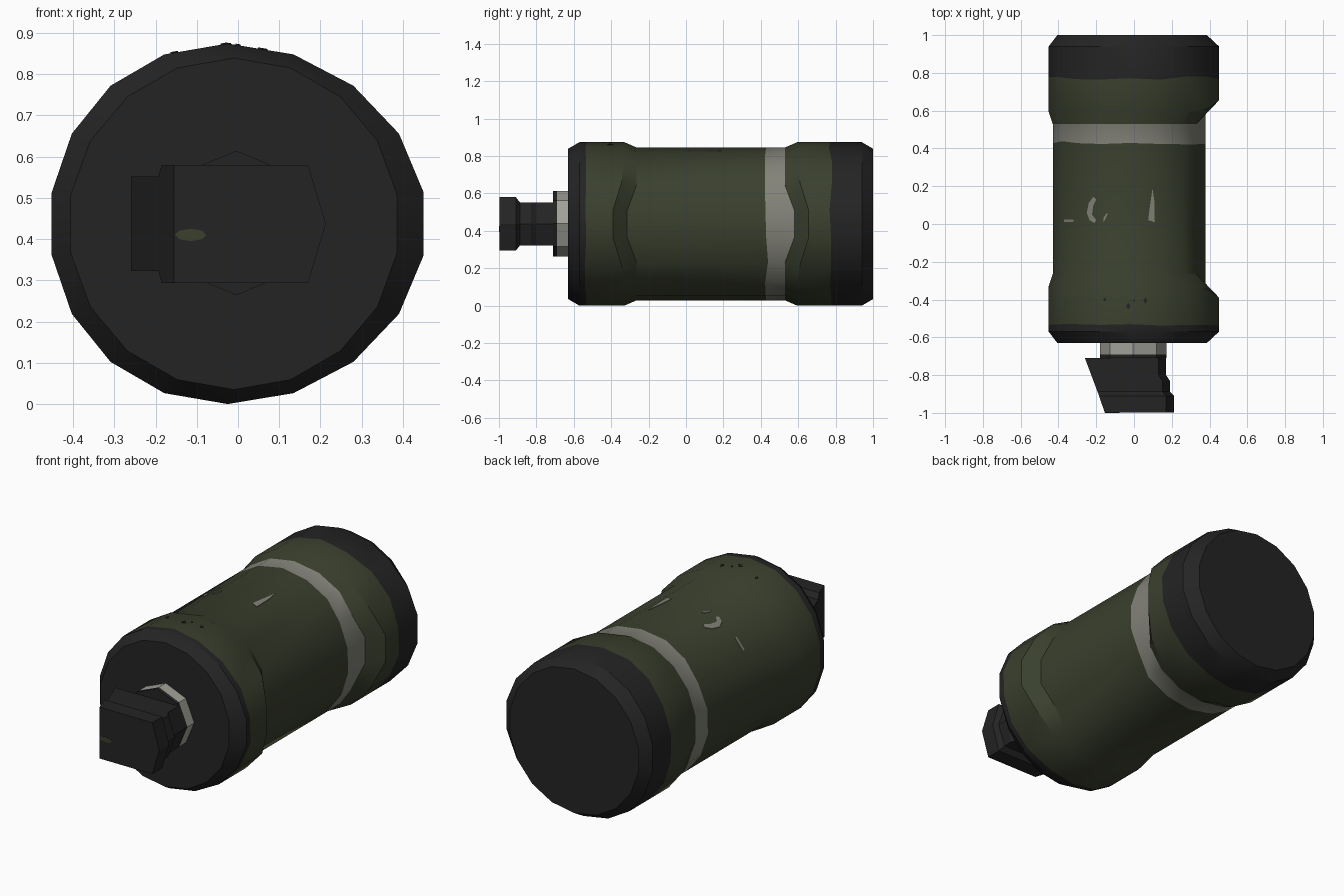
import bpy, bmesh, math, random

if "Cube" in bpy.data.objects:
    bpy.data.objects.remove(bpy.data.objects["Cube"])

random.seed(4)
ZC = 0.437          # height of the long axis
N = 18              # sides of the canister


def material(name, rgb):
    m = bpy.data.materials.new(name)
    m.diffuse_color = (*rgb, 1)
    m.use_nodes = True
    m.node_tree.nodes["Principled BSDF"].inputs["Base Color"].default_value = m.diffuse_color
    return m


BLACK = material("matt black", (0.0176, 0.0176, 0.0176))
GREEN = material("olive green", (0.042, 0.051, 0.027))
GREY = material("worn grey paint", (0.225, 0.225, 0.190))
METAL = material("light metal", (0.36, 0.36, 0.32))


def finish(name, bm, mats, smooth=None):
    bmesh.ops.recalc_face_normals(bm, faces=bm.faces)
    me = bpy.data.meshes.new(name)
    bm.to_mesh(me)
    bm.free()
    ob = bpy.data.objects.new(name, me)
    bpy.context.collection.objects.link(ob)
    for m in mats:
        me.materials.append(m)
    if smooth:
        bpy.ops.object.select_all(action='DESELECT')
        ob.select_set(True)
        bpy.context.view_layer.objects.active = ob
        bpy.ops.object.shade_smooth_by_angle(angle=math.radians(smooth))
    return ob


def loft(name, rings, colours, mats, smooth=None):
    """Skin a list of closed rings and cap both ends."""
    bm = bmesh.new()
    vs = [[bm.verts.new(p) for p in r] for r in rings]
    n = len(rings[0])
    for i, (a, b) in enumerate(zip(vs, vs[1:])):
        for k in range(n):
            j = (k + 1) % n
            bm.faces.new((a[k], a[j], b[j], b[k])).material_index = colours[i]
    bm.faces.new(vs[0]).material_index = colours[0]
    bm.faces.new(vs[-1]).material_index = colours[-1]
    return finish(name, bm, mats, smooth)


# Canister: raised collars at both ends, right side of the tube pressed in
DENT = {10: 0.05, 30: 0.04, 50: 0.01}
SHIFT = {"inner": {10: 0.05}, "outer": {10: 0.06, 30: 0.015}}


def canister_point(kind, k):
    deg = 90 + 360 / N * k
    c, s = math.cos(math.radians(deg)), math.sin(math.radians(deg))
    off = round(abs((deg + 180) % 360 - 180))      # angle from the right side
    if kind == "outer":
        return 0.458 * c - 0.025 * s * s, ZC + 0.437 * s, off
    if kind == "inner":
        return 0.436 * c - 0.025 * s * s - DENT.get(off, 0), ZC + 0.409 * s, off
    return 0.402 * c - 0.01, ZC + 0.402 * s, off


def canister_ring(y, kind, bulge=0, jitter=0.0):
    ring = []
    for k in range(N):
        x, z, off = canister_point(kind, k)
        dy = bulge * SHIFT.get(kind, {}).get(off, 0)
        ring.append((x, y + dy + random.uniform(-jitter, jitter), z))
    return ring


rings = [
    canister_ring(-0.63, "end"),
    canister_ring(-0.57, "outer"),
    canister_ring(-0.535, "outer", 0, 0.006),
    canister_ring(-0.33, "outer", -1),
    canister_ring(-0.265, "inner", -1),
    canister_ring(0.43, "inner", 0, 0.009),
    canister_ring(0.53, "inner", 1),
    canister_ring(0.595, "outer", 1),
    canister_ring(0.772, "outer", 0, 0.009),
    canister_ring(0.94, "outer"),
    canister_ring(1.0, "end"),
]
loft("canister_body", rings, [0, 0, 1, 1, 1, 2, 1, 1, 0, 0],
     [BLACK, GREEN, GREY], 30)

# Neck: octagonal metal collar with a black rim
neck = []
for y in (-0.71, -0.69, -0.62):
    neck.append([(-0.004 + 0.175 * math.cos(math.pi / 4 * k), y,
                  ZC + 0.002 + 0.175 * math.sin(math.pi / 4 * k))
                 for k in range(8)])
loft("neck_collar", neck, [0, 1], [BLACK, METAL])

# Fuse head: five-sided sections (y, left x, corner x, tip x, half height)
sections = [
    (-0.998, -0.155, 0.170, 0.213, 0.143),
    (-0.910, -0.185, 0.170, 0.213, 0.143),
    (-0.888, -0.193, 0.150, 0.190, 0.115),
    (-0.830, -0.215, 0.150, 0.190, 0.115),
    (-0.800, -0.226, 0.130, 0.170, 0.115),
    (-0.710, -0.260, 0.130, 0.170, 0.115),
]
head = [[(l, y, ZC - h), (c, y, ZC - h), (t, y, ZC), (c, y, ZC + h), (l, y, ZC + h)]
        for y, l, c, t, h in sections]
loft("fuse_head", head, [0] * 5, [BLACK])

# Small green smudge on the front of the fuse head
smudge = [[(-0.115 + 0.038 * math.cos(math.pi / 4 * k), y,
            0.41 + 0.015 * math.sin(math.pi / 4 * k)) for k in range(8)]
          for y in (-1.0, -0.997)]
loft("front_smudge", smudge, [0], [GREEN])


# Paint chips lying on the upper side of the canister
def top_z(kind, x):
    pts = sorted(canister_point(kind, k)[:2] for k in range(N)
                 if canister_point(kind, k)[1] > ZC)
    for (x0, z0), (x1, z1) in zip(pts, pts[1:]):
        if x0 <= x <= x1:
            return z0 + (z1 - z0) * (x - x0) / (x1 - x0)


def chip(name, kind, outline, mat):
    layers = [[(x, y, top_z(kind, x) + dz) for x, y in outline]
              for dz in (-0.003, 0.003)]
    loft(name, layers, [0], [mat])


chip("long_chip", "inner", [(0.075, 0.02), (0.11, 0.01), (0.108, 0.12), (0.098, 0.19), (0.085, 0.1)], GREY)
chip("curved_chip_upper", "inner", [(-0.25, 0.06), (-0.222, 0.05), (-0.215, 0.1), (-0.2, 0.13), (-0.215, 0.145), (-0.24, 0.11)], GREY)
chip("curved_chip_lower", "inner", [(-0.25, 0.06), (-0.222, 0.05), (-0.2, 0.02), (-0.21, 0.005), (-0.235, 0.02)], GREY)
chip("short_chip", "inner", [(-0.16, 0.01), (-0.14, 0.05), (-0.142, 0.06), (-0.163, 0.03)], GREY)
chip("edge_chip", "inner", [(-0.37, 0.01), (-0.32, 0.01), (-0.32, 0.025), (-0.37, 0.025)], GREY)

for i, (x, y, r) in enumerate([(-0.155, -0.4, 0.009), (-0.03, -0.435, 0.013),
                               (0.06, -0.405, 0.012), (0.0, -0.405, 0.006)]):
    chip(f"dark_fleck_{i}", "outer",
         [(x - r, y), (x, y - 1.3 * r), (x + r, y), (x, y + 1.3 * r)], BLACK)
